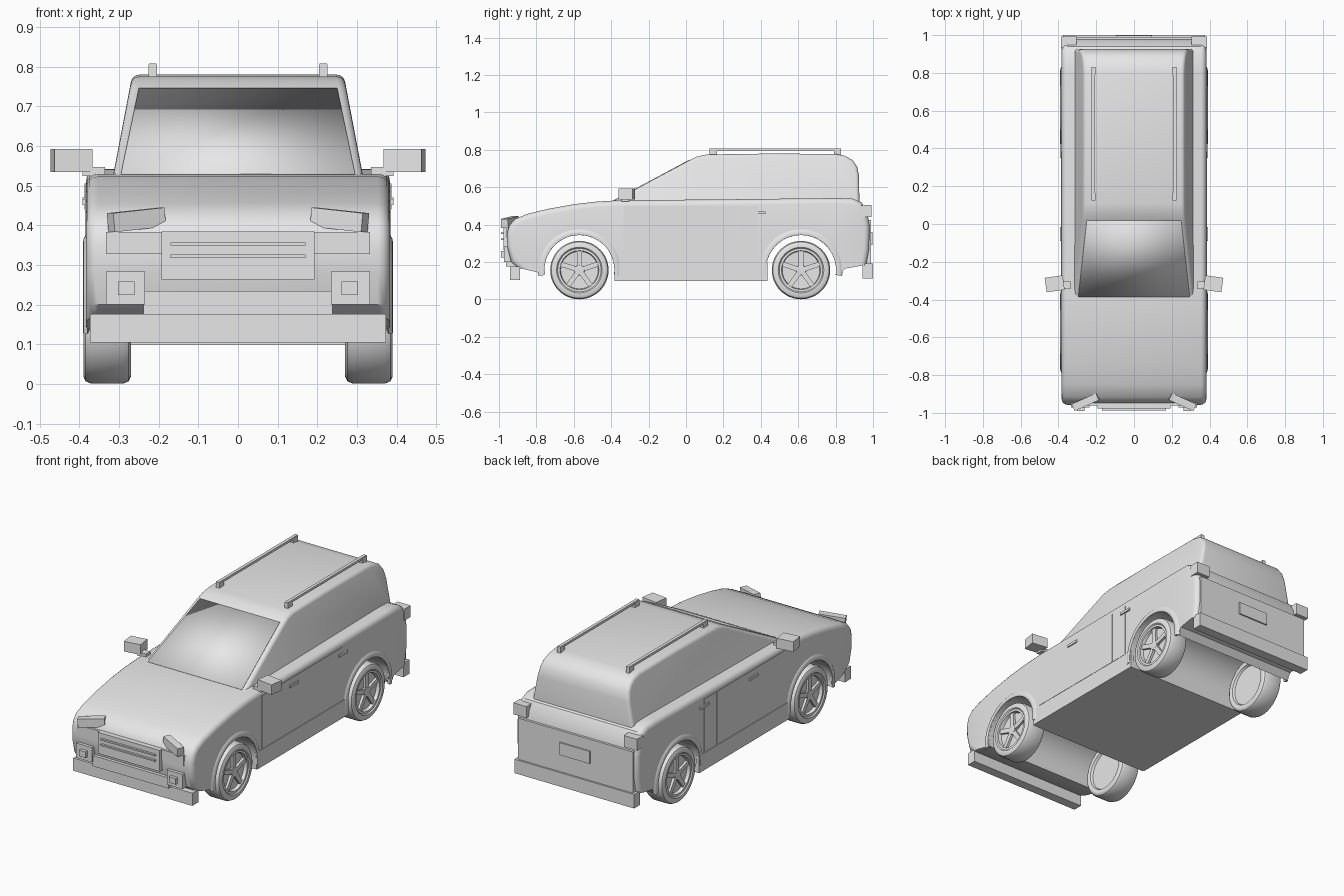
import bpy, bmesh, math
from mathutils import Matrix, Vector

if "Cube" in bpy.data.objects:
    bpy.data.objects.remove(bpy.data.objects["Cube"])

grey = bpy.data.materials.new("plain_grey")
grey.diffuse_color = (0.8, 0.8, 0.8, 1)
grey.use_nodes = True
grey.node_tree.nodes["Principled BSDF"].inputs["Base Color"].default_value = grey.diffuse_color
AXLES = (-0.57, 0.615)
WHEEL_Z = 0.157


def finish(bm, name):
    bmesh.ops.recalc_face_normals(bm, faces=bm.faces[:])
    me = bpy.data.meshes.new(name)
    bm.to_mesh(me)
    bm.free()
    me.materials.append(grey)
    ob = bpy.data.objects.new(name, me)
    bpy.context.collection.objects.link(ob)
    return ob


def box(name, x, y, z, turn=0.0, tilt=0.0):
    """Box from (min, max) ranges, turned about z and tilted about y."""
    bm = bmesh.new()
    bmesh.ops.create_cube(bm, size=1)
    for v in bm.verts:
        v.co = Vector((v.co.x * (x[1] - x[0]), v.co.y * (y[1] - y[0]), v.co.z * (z[1] - z[0])))
    c = Vector(((x[0] + x[1]) / 2, (y[0] + y[1]) / 2, (z[0] + z[1]) / 2))
    bm.transform(Matrix.Translation(c) @ Matrix.Rotation(turn, 4, 'Z') @ Matrix.Rotation(tilt, 4, 'Y'))
    return finish(bm, name)


def pair(name, x, y, z, turn=0.0, tilt=0.0):
    box(name + "_right", x, y, z, turn, tilt)
    box(name + "_left", (-x[1], -x[0]), y, z, -turn, -tilt)


def slab(name, pts, width, rounded, radius):
    """Side outline (y, z) spanned across x; first edges of the outline get rounded."""
    bm = bmesh.new()
    rows = [[bm.verts.new((s * width(z), y, z)) for y, z in pts] for s in (-1, 1)]
    n = len(pts)
    bm.faces.new(rows[0])
    bm.faces.new(rows[1])
    for i in range(n):
        j = (i + 1) % n
        bm.faces.new((rows[0][i], rows[0][j], rows[1][j], rows[1][i]))
    edges = [bm.edges.get((r[i], r[i + 1])) for r in rows for i in range(rounded)]
    bmesh.ops.recalc_face_normals(bm, faces=bm.faces[:])
    bmesh.ops.bevel(bm, geom=edges, offset=radius, segments=4, profile=0.5, affect='EDGES')
    big = [f for f in bm.faces if len(f.verts) > 4]
    bmesh.ops.triangulate(bm, faces=big)
    return finish(bm, name)


def lathe(name, profile, centre, side, steps=48):
    """Closed (x, radius) profile turned about the axle."""
    bm = bmesh.new()
    rings = []
    for i in range(steps):
        a = 2 * math.pi * i / steps
        rings.append([bm.verts.new((side * x, centre[0] + r * math.cos(a), centre[1] + r * math.sin(a)))
                      for x, r in profile])
    for i in range(steps):
        a, b = rings[i], rings[(i + 1) % steps]
        for k in range(len(profile) - 1):
            bm.faces.new((a[k], a[k + 1], b[k + 1], b[k]))
    bmesh.ops.remove_doubles(bm, verts=bm.verts[:], dist=1e-5)
    return finish(bm, name)


def arc(cy, cz, r, a0, a1, n):
    return [(cy + r * math.cos(math.radians(a0 + (a1 - a0) * i / n)),
             cz + r * math.sin(math.radians(a0 + (a1 - a0) * i / n))) for i in range(n + 1)]


# Lower body with wheel tunnels
outer = [(-0.90, 0.17), (-0.935, 0.20), (-0.955, 0.28), (-0.957, 0.35), (-0.945, 0.395), (-0.915, 0.43),
         (-0.85, 0.457), (-0.74, 0.484), (-0.60, 0.509), (-0.48, 0.523), (-0.36, 0.53), (0.2, 0.535),
         (0.80, 0.542), (0.89, 0.54), (0.94, 0.518), (0.968, 0.47), (0.983, 0.39), (0.98, 0.27), (0.965, 0.185)]
under = [(0.85, 0.165), (0.82, 0.13)]
under += arc(AXLES[1], WHEEL_Z, 0.187, 0, 180, 24)
under += [(AXLES[1] - 0.18, 0.10), (AXLES[0] + 0.187, 0.10)]
under += arc(AXLES[0], WHEEL_Z, 0.187, 0, 180, 24) + [(-0.752, 0.135)]
slab("body", outer + under, lambda z: 0.383, len(outer) - 1, 0.03)

# Cabin, narrowing towards the roof
cabin = [(-0.40, 0.52), (0.02, 0.745), (0.06, 0.765), (0.11, 0.775), (0.45, 0.78), (0.80, 0.778), (0.85, 0.768),
         (0.89, 0.745), (0.915, 0.71), (0.925, 0.66), (0.927, 0.52)]
slab("cabin", cabin, lambda z: 0.316 - (z - 0.52) * 0.19, len(cabin) - 1, 0.018)

# Windscreen pane
bm = bmesh.new()
lift = Vector((0, -0.47, 0.88)) * 0.003
bm.faces.new([bm.verts.new(Vector(p) + lift) for p in
              ((-0.295, -0.385, 0.528), (0.295, -0.385, 0.528), (0.25, 0.018, 0.744), (-0.25, 0.018, 0.744))])
pane = finish(bm, "windscreen")
pane.modifiers.new("thickness", 'SOLIDIFY').thickness = 0.004

# Wheels, rims, spokes and arch lips
tyre = [(0.285, 0.0), (0.285, 0.112), (0.272, 0.118), (0.27, 0.138), (0.276, 0.15), (0.29, 0.156), (0.37, 0.156),
        (0.384, 0.15), (0.39, 0.138), (0.39, 0.122), (0.384, 0.116), (0.384, 0.104), (0.366, 0.10), (0.362, 0.0)]
hub = [(0.36, 0.0), (0.36, 0.028), (0.379, 0.026), (0.381, 0.0)]
for side, tag in ((1, "right"), (-1, "left")):
    for cy, end in zip(AXLES, ("front", "rear")):
        lathe(f"{end}_wheel_{tag}", tyre, (cy, WHEEL_Z), side)
        lathe(f"{end}_hub_{tag}", hub, (cy, WHEEL_Z), side, 24)
        bm = bmesh.new()
        for k in range(5):
            turn = Matrix.Rotation(math.radians(90 + 72 * k), 4, 'X')
            m = Matrix.Translation((side * 0.37, cy, WHEEL_Z)) @ turn @ Matrix.Translation((0, 0.062, 0))
            bmesh.ops.create_cube(bm, size=1, matrix=m @ Matrix.Diagonal((0.016, 0.084, 0.026, 1)))
        finish(bm, f"{end}_spokes_{tag}")
        bm = bmesh.new()
        section = [(0.375, 0.187), (0.389, 0.188), (0.391, 0.198), (0.389, 0.21), (0.38, 0.222)]
        rows = []
        for i in range(29):
            a = math.radians(-8 + 196 * i / 28)
            rows.append([bm.verts.new((side * x, cy + r * math.cos(a), WHEEL_Z + r * math.sin(a)))
                         for x, r in section])
        for a, b in zip(rows, rows[1:]):
            for k in range(len(section)):
                j = (k + 1) % len(section)
                bm.faces.new((a[k], a[j], b[j], b[k]))
        bm.faces.new(rows[0])
        bm.faces.new(rows[-1])
        finish(bm, f"{end}_arch_lip_{tag}")

# Door panels, sills and handles
pair("front_door", (0.38, 0.3855), (-0.335, 0.275), (0.20, 0.50))
pair("rear_door", (0.38, 0.3855), (0.279, 0.385), (0.20, 0.50))
pair("sill", (0.37, 0.387), (-0.375, 0.435), (0.10, 0.197))
pair("front_handle", (0.38, 0.392), (-0.09, -0.015), (0.452, 0.466))
pair("rear_handle", (0.38, 0.392), (0.35, 0.425), (0.456, 0.47))

# Mirrors
pair("mirror", (0.372, 0.468), (-0.355, -0.278), (0.535, 0.592), turn=-0.14)
pair("mirror_arm", (0.335, 0.392), (-0.345, -0.305), (0.525, 0.547))

# Roof rails
pair("roof_rail", (0.206, 0.224), (0.125, 0.83), (0.795, 0.808))
pair("rail_front_foot", (0.204, 0.226), (0.125, 0.165), (0.77, 0.806))
pair("rail_rear_foot", (0.204, 0.226), (0.79, 0.83), (0.77, 0.806))

# Nose: headlights, grille, fog lamps, bumper
pair("headlight", (0.185, 0.327), (-0.962, -0.922), (0.39, 0.438), turn=-0.42, tilt=0.1)
box("nose_panel", (-0.333, 0.333), (-0.961, -0.93), (0.328, 0.383))
box("grille", (-0.193, 0.193), (-0.977, -0.93), (0.264, 0.384))
for i, z in enumerate((0.322, 0.353)):
    box(f"grille_slat_{i + 1}", (-0.17, 0.17), (-0.988, -0.97), (z - 0.004, z + 0.004))
pair("fog_lamp_housing", (0.235, 0.333), (-0.972, -0.92), (0.20, 0.284))
pair("fog_lamp", (0.261, 0.303), (-0.99, -0.96), (0.225, 0.259))
box("lower_intake", (-0.238, 0.238), (-0.962, -0.91), (0.175, 0.235))
box("front_bumper", (-0.373, 0.373), (-0.942, -0.888), (0.105, 0.177))

# Tail: gate panel, lamps, plate recess block, bumper
box("tailgate", (-0.36, 0.36), (0.95, 0.99), (0.19, 0.425))
pair("tail_lamp", (0.305, 0.387), (0.935, 0.992), (0.44, 0.505))
box("rear_plate", (-0.095, 0.095), (0.985, 0.998), (0.29, 0.36))
box("rear_bumper", (-0.375, 0.375), (0.945, 1.0), (0.113, 0.192))

# Shade smooth with sharp edges kept
bpy.ops.object.select_all(action='SELECT')
bpy.context.view_layer.objects.active = bpy.data.objects["body"]
bpy.ops.object.shade_smooth_by_angle(angle=math.radians(32))
